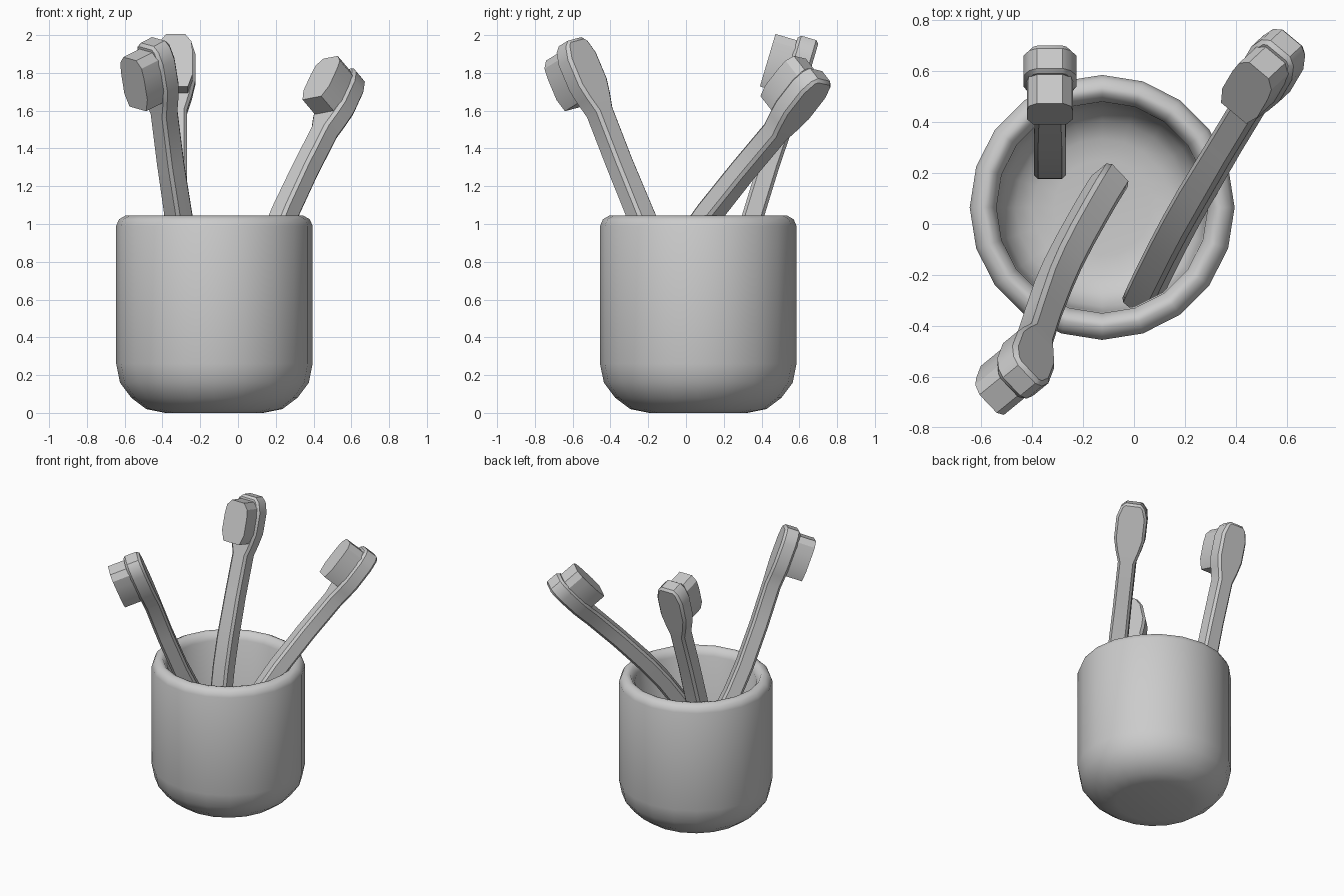
import bpy, bmesh, math
from mathutils import Vector

if "Cube" in bpy.data.objects:
    bpy.data.objects.remove(bpy.data.objects["Cube"])

def finish(name, bm, angle, bevel=0.0):
    bmesh.ops.recalc_face_normals(bm, faces=bm.faces)
    me = bpy.data.meshes.new(name)
    bm.to_mesh(me)
    bm.free()
    ob = bpy.data.objects.new(name, me)
    bpy.context.collection.objects.link(ob)
    if bevel:
        m = ob.modifiers.new("bevel", 'BEVEL')
        m.width, m.segments = bevel, 1
        m.limit_method, m.angle_limit = 'ANGLE', math.radians(50)
    bpy.ops.object.select_all(action='DESELECT')
    ob.select_set(True)
    bpy.context.view_layer.objects.active = ob
    bpy.ops.object.shade_smooth_by_angle(angle=math.radians(angle))
    return ob

def loft(bm, rings):
    """Join closed point rings with quads and cap both ends."""
    vs = [[bm.verts.new(p) for p in r] for r in rings]
    n = len(vs[0])
    for a, b in zip(vs, vs[1:]):
        for i in range(n):
            j = (i + 1) % n
            bm.faces.new((a[i], a[j], b[j], b[i]))
    bm.faces.new(vs[0])
    bm.faces.new(vs[-1])

# Cup: 20-sided turned shell, outer wall up, over the rim, inner wall down
CX, CY, SIDES = -0.125, 0.065, 20
profile = [(.26, 0), (.36, .02), (.44, .08), (.50, .16), (.52, .26),
           (.52, .99), (.505, 1.025), (.47, 1.045), (.445, 1.04), (.415, .99),
           (.41, .30), (.39, .21), (.34, .14), (.27, .11), (.19, .10)]
bm = bmesh.new()
loft(bm, [[(CX + r * math.cos(2 * math.pi * i / SIDES),
            CY + r * math.sin(2 * math.pi * i / SIDES), z)
           for i in range(SIDES)] for r, z in profile])
finish("cup", bm, 50)

# Brush sections: distance below tip, half width, offset toward the bristles
SECTIONS = [(0, .05, 0), (.03, .082, 0), (.10, .104, 0), (.25, .104, 0),
            (.33, .085, 0), (.41, .06, 0), (.70, .06, .012), (1.0, .063, .015),
            (1.2, .063, .005), (1.4, .063, -.02), (1.6, .063, -.055),
            (1.75, .063, -.085), (1.88, .063, -.12)]
THICK = .057
# Bristle pad outline: distance below tip, half width
PAD = [(.03, .05), (.07, .083), (.13, .09), (.25, .09), (.32, .065)]

def brush(label, tip, axis, facing):
    tip, s = Vector(tip), Vector(axis).normalized()
    n = Vector(facing)
    n = (n - s * n.dot(s)).normalized()
    w = s.cross(n)

    def at(t, a, d):
        return tip - s * t + w * a + n * d

    # Handle and head in one swept body
    bm = bmesh.new()
    loft(bm, [[at(t, -h, o - THICK), at(t, h, o - THICK),
               at(t, h, o + THICK), at(t, -h, o + THICK)]
              for t, h, o in SECTIONS])
    finish(label + "_handle", bm, 35, .016)

    # Bristle pad standing on the head
    outline = PAD + [(t, -h) for t, h in reversed(PAD)]
    bm = bmesh.new()
    loft(bm, [[at(t, h, d) for t, h in outline] for d in (THICK - .02, .175)])
    finish(label + "_bristles", bm, 30)

brush("back_brush", (-.33, .65, 1.985), (0, .285, .96), (0, -.96, .28))
brush("front_brush", (-.451, -.614, 1.965), (-.146, -.383, .912), (-.77, -.63, -.387))
brush("right_brush", (.597, .71, 1.79), (.341, .578, .741), (-.70, -.65, .83))
